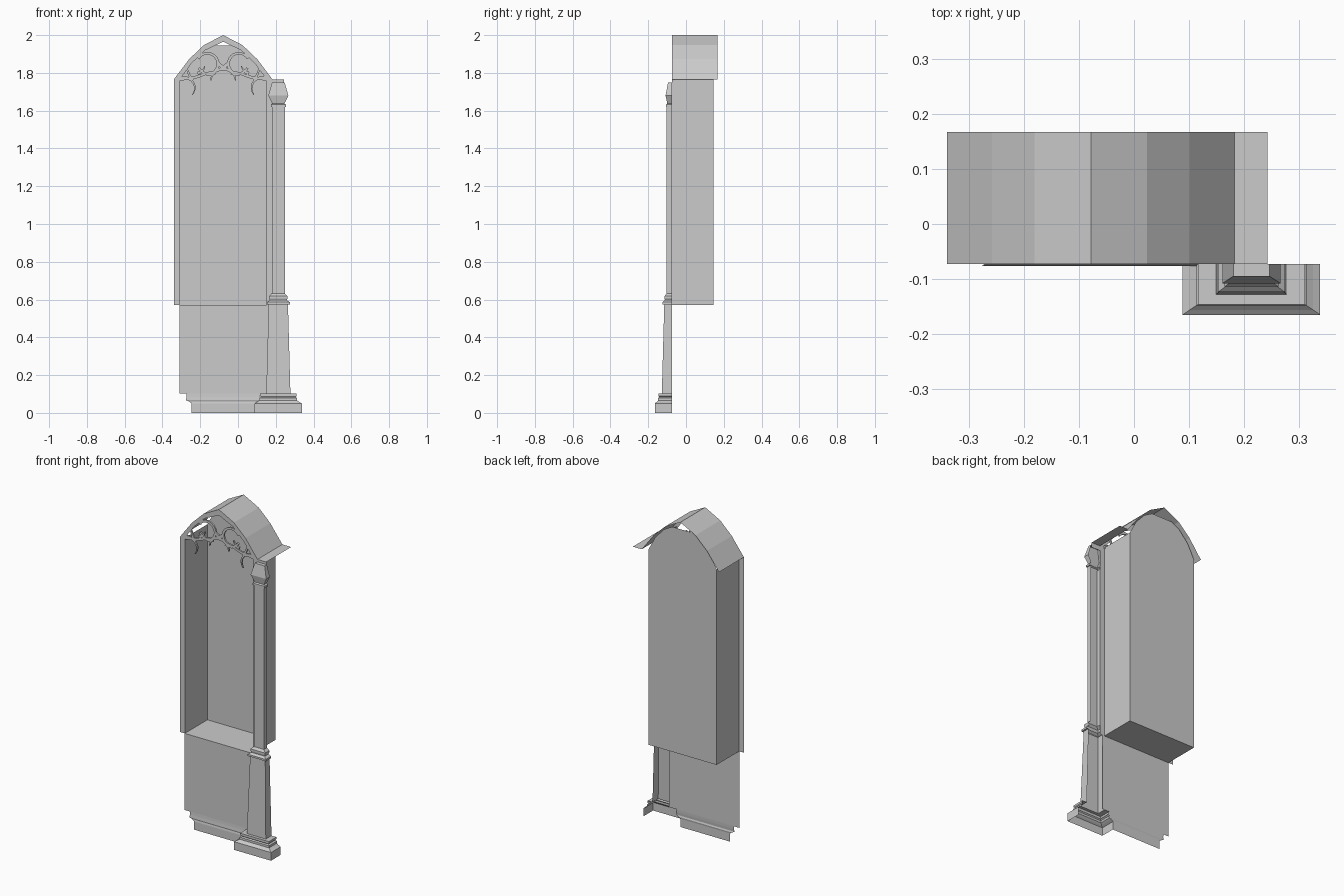
import bpy
from math import cos, sin, radians
from mathutils import Vector

if "Cube" in bpy.data.objects:
    bpy.data.objects.remove(bpy.data.objects["Cube"])

CX = -0.0785      # centre of the bay
COL = 0.2135      # centre of the column
F, B = -0.073, 0.145   # front wall plane, niche back plane


def make(name, verts, faces):
    me = bpy.data.meshes.new(name)
    me.from_pydata(verts, [], faces)
    ob = bpy.data.objects.new(name, me)
    bpy.context.collection.objects.link(ob)
    return ob


def strip(name, a, b):
    """Quads between two equally long point lists."""
    n = len(a)
    return make(name, a + b, [(i, i + 1, n + i + 1, n + i) for i in range(n - 1)])


def mirrored(half):
    """Left half of an arch (offset, z), apex last -> whole path in x, z."""
    return [(CX + x, z) for x, z in half] + [(CX - x, z) for x, z in half[-2::-1]]


outer = [(-0.2615, 1.765), (-0.18, 1.873), (-0.102, 1.947), (0, 2.0)]
inner = [(-0.23, 1.765), (-0.168, 1.85), (-0.095, 1.92), (0, 1.965)]

# Pointed roof shell with its flat end over the column
roof = mirrored(outer) + [(COL + 0.029, 1.765)]
strip("roof_shell", [(x, F, z) for x, z in roof], [(x, 0.167, z) for x, z in roof])
make("roof_end_face", [(0.183, F, 1.735), (0.243, F, 1.735), (0.243, F, 1.765), (0.183, F, 1.765)],
     [(0, 1, 2, 3)])

# Front frame around the opening
fo = mirrored([(-0.2615, 0.57)] + outer)
fi = mirrored([(-0.23, 0.57)] + inner)
strip("arch_frame", [(x, F, z) for x, z in fo], [(x, F, z) for x, z in fi])

# Niche: side walls and floor in one strip, arched back panel
u = [(CX - 0.23, 1.765), (CX - 0.23, 0.57), (CX + 0.23, 0.57), (CX + 0.23, 1.765)]
strip("niche_walls_floor", [(x, F, z) for x, z in u], [(x, B, z) for x, z in u])
half = [(-0.23, 0.57), (-0.23, 1.765), (-0.185, 1.85), (-0.125, 1.915), (-0.07, 1.945)]
pts = [(CX + x, B, z) for x, z in half] + [(CX - x, B, z) for x, z in half[::-1]]
make("niche_back", pts, [tuple(range(len(pts)))])

# Column: open-backed box sections (z, half width, depth)
column = [(0, .125, .092), (.05, .125, .092), (.057, .112, .083), (.065, .100, .075),
          (.078, .100, .075), (.084, .092, .069), (.09, .097, .073), (.102, .097, .073),
          (.102, .064, .055), (.575, .051, .042), (.575, .061, .051), (.586, .061, .051),
          (.597, .045, .039), (.607, .049, .041), (.618, .049, .041), (.632, .034, .030),
          (1.62, .034, .030), (1.62, .040, .034), (1.632, .040, .034), (1.637, .032, .026),
          (1.68, .053, .035), (1.75, .033, .022)]
v, f = [], []
for i, (z, h, d) in enumerate(column):
    v += [(COL - h, F, z), (COL - h, F - d, z), (COL + h, F - d, z), (COL + h, F, z)]
    if i:
        k = 4 * i
        f += [(k - 4 + j, k - 3 + j, k + 1 + j, k + j) for j in range(3)]
f.append((len(v) - 4, len(v) - 3, len(v) - 2, len(v) - 1))
make("column", v, f)

# Wall below the niche, fitted to the column outline, with shallow base moulding
wall = [(0, .125, .002), (.05, .125, .002), (.06, .112, 0), (.068, .094, .003),
        (.085, .099, .001), (.102, .097, 0), (.102, .061, 0), (.57, .061, 0)]
strip("lower_wall",
      [(2 * CX - COL + h, F - d, z) for z, h, d in wall],
      [(COL - min(h, 1) + (.012 if h < .07 else 0), F - d, z) for z, h, d in wall])


# Tracery: tapered flat ribbons, mirrored across the bay
def arc(cx, cz, r, a0, a1, n=10):
    return [(cx + r * cos(radians(a0 + (a1 - a0) * i / n)),
             cz + r * sin(radians(a0 + (a1 - a0) * i / n))) for i in range(n + 1)]


def ribbon(name, path, w0, w1):
    p = [Vector(q) for q in path]
    left, right = [], []
    for i, q in enumerate(p):
        t = (p[min(i + 1, len(p) - 1)] - p[max(i - 1, 0)]).normalized()
        s = Vector((-t.y, t.x)) * (w0 + (w1 - w0) * i / (len(p) - 1)) / 2
        left.append(q + s)
        right.append(q - s)
    for side, m in (("left", 1), ("right", -1)):
        ob = strip(name + "_" + side, [(CX + m * q.x, F + .006, q.y) for q in left],
                   [(CX + m * q.x, F + .006, q.y) for q in right])
        mod = ob.modifiers.new("thickness", "SOLIDIFY")
        mod.thickness, mod.offset = .01, 0


ribbon("tracery_foil", arc(-.083, 1.848, .056, 150, -95, 14), .013, .016)
ribbon("tracery_foil_cusp", arc(-.15, 1.85, .055, -15, -75, 5), .004, .018)
ribbon("tracery_centre_arch", arc(0, 1.755, .066, 90, 175, 8), .018, .006)
ribbon("tracery_centre_stem", [(0, 1.82), (-.012, 1.838), (-.026, 1.85)], .022, .016)
ribbon("tracery_link", arc(-.07, 1.86, .068, -65, -150, 6), .015, .013)
ribbon("tracery_side_arch", arc(-.205, 1.72, .055, 115, -40, 9), .018, .004)
ribbon("tracery_side_branch", [(-.235, 1.765), (-.2, 1.771), (-.165, 1.772),
                               (-.13, 1.782), (-.095, 1.795), (-.055, 1.805)], .018, .012)
ribbon("tracery_side_stem", [(-.165, 1.76), (-.18, 1.79), (-.195, 1.83)], .016, .008)
